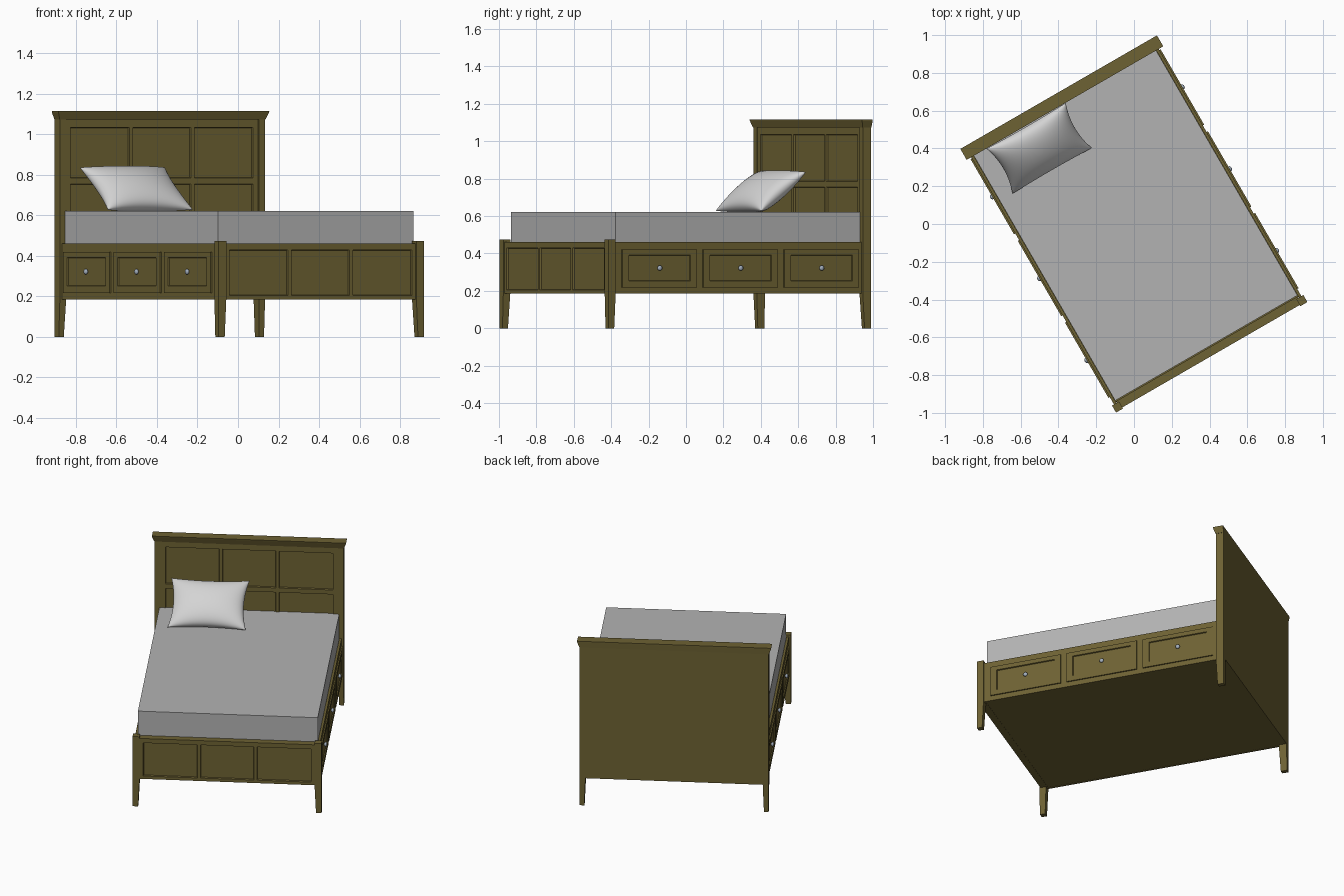
import bpy, bmesh, math
from mathutils import Matrix, Vector

if "Cube" in bpy.data.objects:
    bpy.data.objects.remove(bpy.data.objects["Cube"])

# The whole bed is turned 30 degrees in plan
TURN = Matrix.Rotation(math.radians(30), 4, 'Z') @ Matrix.Translation((0.0035, 0, 0))


def material(name, rgb):
    m = bpy.data.materials.new(name)
    m.diffuse_color = (*rgb, 1)
    m.use_nodes = True
    m.node_tree.nodes["Principled BSDF"].inputs["Base Color"].default_value = m.diffuse_color
    return m


WOOD = material("olive wood", (0.155, 0.122, 0.033))
SHEET = material("mattress grey", (0.45, 0.45, 0.45))
CUSHION = material("pillow white", (0.66, 0.66, 0.66))
METAL = material("knob steel", (0.36, 0.42, 0.50))


def finish(name, bm, mat, smooth=False):
    bmesh.ops.recalc_face_normals(bm, faces=bm.faces)
    me = bpy.data.meshes.new(name)
    bm.to_mesh(me)
    bm.free()
    me.transform(TURN)
    me.materials.append(mat)
    if smooth:
        me.shade_smooth()
    ob = bpy.data.objects.new(name, me)
    bpy.context.collection.objects.link(ob)
    return ob


def loft(name, rings, mat):
    """Box-like solid through rectangles (x0, x1, y0, y1, z)."""
    bm = bmesh.new()
    loops = [[bm.verts.new(p) for p in ((a, c, z), (b, c, z), (b, d, z), (a, d, z))]
             for a, b, c, d, z in rings]
    bm.faces.new(loops[0])
    bm.faces.new(loops[-1])
    for lo, hi in zip(loops, loops[1:]):
        for i in range(4):
            j = (i + 1) % 4
            bm.faces.new((lo[i], lo[j], hi[j], hi[i]))
    return finish(name, bm, mat)


def box(name, x0, x1, y0, y1, z0, z1, mat):
    return loft(name, [(x0, x1, y0, y1, z0), (x0, x1, y0, y1, z1)], mat)


def board(name, origin, along, out, a_cuts, z_cuts, thick, sink):
    """Upright board whose odd grid cells are recessed panels."""
    bm = bmesh.new()
    o, along, out = Vector(origin), Vector(along), Vector(out)
    grid = [[bm.verts.new(o + along * a + Vector((0, 0, z))) for z in z_cuts] for a in a_cuts]
    panels, front = [], []
    for i in range(len(a_cuts) - 1):
        for j in range(len(z_cuts) - 1):
            f = bm.faces.new((grid[i][j], grid[i + 1][j], grid[i + 1][j + 1], grid[i][j + 1]))
            front.append(f)
            if i % 2 and j % 2:
                panels.append(f)
    rim = [e for e in bm.edges if e.is_boundary]
    ext = bmesh.ops.extrude_edge_only(bm, edges=rim)["geom"]
    bmesh.ops.translate(bm, verts=[g for g in ext if isinstance(g, bmesh.types.BMVert)],
                        vec=-out * thick)
    bmesh.ops.holes_fill(bm, edges=[e for e in bm.edges if e.is_boundary], sides=0)
    bmesh.ops.recalc_face_normals(bm, faces=bm.faces)
    bmesh.ops.inset_individual(bm, faces=panels, thickness=0.004, depth=-sink)
    return finish(name, bm, WOOD)


HW = 0.585                      # half width over the posts
FOOT, HEAD = -0.817, 0.803      # front and back ends
COLS = [-0.555, -0.52, -0.185, -0.165, 0.165, 0.185, 0.52, 0.555]

# Headboard with two rows of three panels, and its flared crown
board("headboard", (0, 0.757, 0), (1, 0, 0), (0, -1, 0), COLS,
      [0.185, 0.475, 0.755, 0.785, 1.035, 1.076], HEAD - 0.757, 0.01)
loft("headboard_crown", [(-HW - 0.002, HW + 0.002, 0.75, HEAD, 1.074),
                         (-HW - 0.015, HW + 0.015, 0.739, HEAD + 0.001, 1.108),
                         (-HW - 0.016, HW + 0.016, 0.737, HEAD + 0.001, 1.116)], WOOD)

# Footboard with three panels
board("footboard", (0, -0.81, 0), (1, 0, 0), (0, -1, 0), COLS,
      [0.185, 0.205, 0.43, 0.46], 0.045, 0.01)

# Posts with legs tapering on the inner sides
for s, side in ((-1, "left"), (1, "right")):
    for end, y, inward, w, d, top in (("front", FOOT, 1, 0.043, 0.043, 0.474),
                                      ("back", HEAD, -1, 0.036, 0.051, 1.076)):
        def ring(k, z):
            xs = sorted((s * HW, s * (HW - w * k)))
            ys = sorted((y, y + inward * d * k))
            return (*xs, *ys, z)
        low = 0.034 / 0.043
        loft(f"{end}_{side}_post", [ring(low, 0), ring(1, 0.185), ring(1, top)], WOOD)

# Base, side rails, drawers and knobs
box("bed_base", -0.565, 0.565, -0.77, 0.77, 0.186, 0.44, WOOD)
for s, side in ((-1, "left"), (1, "right")):
    xs = sorted((s * 0.558, s * 0.573))
    box(f"{side}_rail", *xs, -0.78, 0.76, 0.185, 0.46, WOOD)
    for n, y in enumerate((-0.5, 0, 0.5), 1):
        board(f"{side}_drawer_{n}", (s * 0.581, y, 0), (0, 1, 0), (s, 0, 0),
              [-0.23, -0.19, 0.19, 0.23], [0.218, 0.252, 0.392, 0.42], 0.012, 0.007)
        bm = bmesh.new()
        bmesh.ops.create_uvsphere(bm, u_segments=16, v_segments=10, radius=0.014)
        bmesh.ops.scale(bm, vec=(0.7, 1, 1), verts=bm.verts)
        bmesh.ops.translate(bm, vec=(s * 0.583, y, 0.322), verts=bm.verts)
        finish(f"{side}_knob_{n}", bm, METAL, True)

# Mattress
box("mattress", -0.557, 0.557, -0.76, 0.765, 0.43, 0.622, SHEET)

# Pillow: two bulging sheets with pinched edges, leaning on the headboard
N = 28
bm = bmesh.new()
tilt = Matrix.Translation((-0.238, 0.598, 0.732)) @ Matrix.Rotation(math.radians(37), 4, 'X')
for face in (-1, 1):
    rows = []
    for i in range(N + 1):
        p = math.sin(math.pi * (i / N - 0.5))
        row = []
        for j in range(N + 1):
            q = math.sin(math.pi * (j / N - 0.5))
            bulge = ((1 - p * p) * (1 - q * q)) ** 0.45
            x = 0.242 * p * (1 - 0.10 * (1 - q * q))
            y = 0.172 * q * (1 - 0.10 * (1 - p * p))
            row.append(bm.verts.new(tilt @ Vector((x, y, face * 0.075 * bulge))))
        rows.append(row)
    for i in range(N):
        for j in range(N):
            bm.faces.new((rows[i][j], rows[i + 1][j], rows[i + 1][j + 1], rows[i][j + 1]))
bmesh.ops.remove_doubles(bm, verts=bm.verts, dist=0.0002)
finish("pillow", bm, CUSHION, True)
